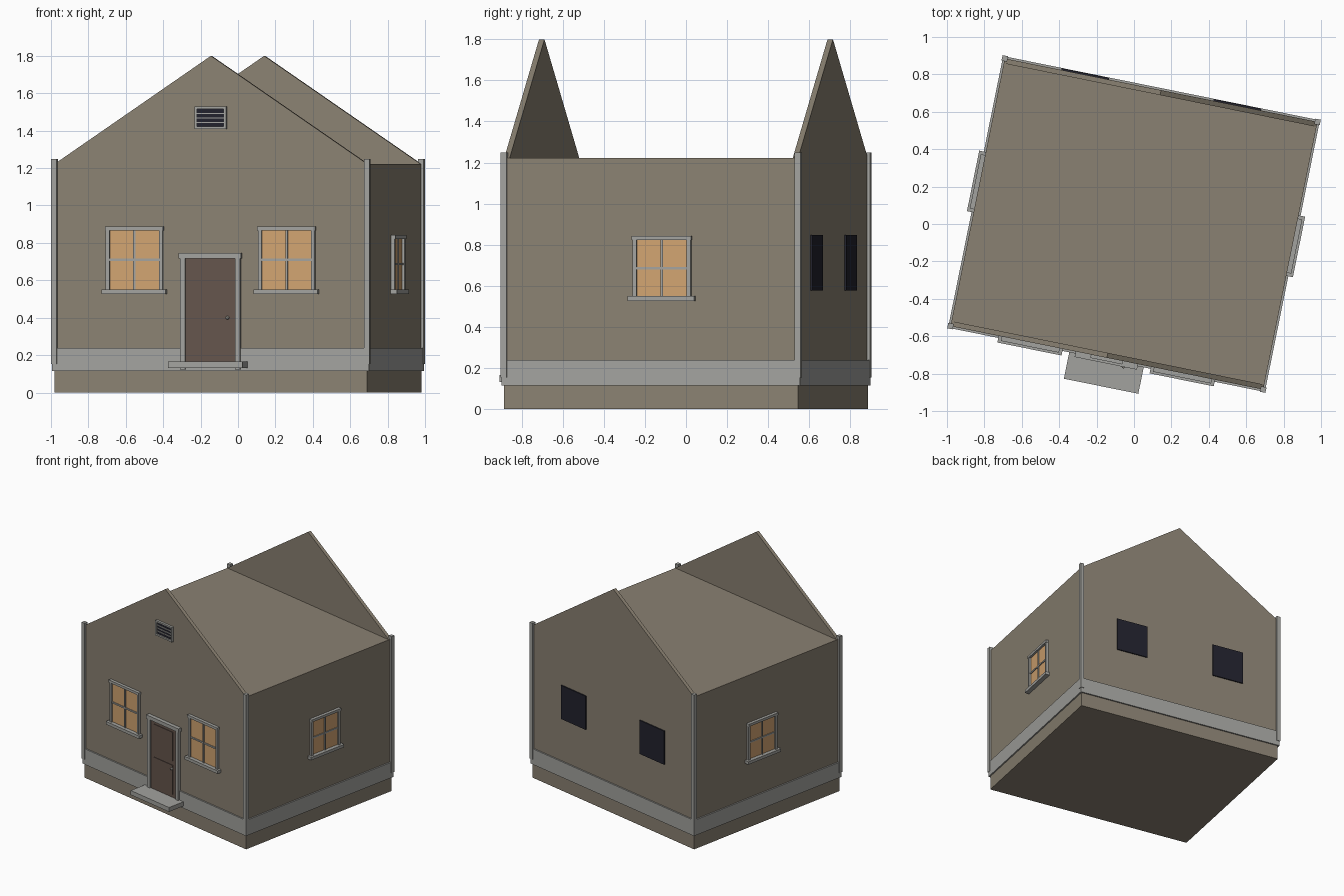
import bpy, bmesh
from mathutils import Matrix, Vector

if "Cube" in bpy.data.objects:
    bpy.data.objects.remove(bpy.data.objects["Cube"])

TURN = Matrix.Rotation(-0.2, 4, 'Z')      # whole house is turned on the ground
HW, HD = 0.853, 0.73                      # half width, half depth
EAVE, PEAK = 1.222, 1.80


def material(name, r, g, b):
    m = bpy.data.materials.new(name)
    m.diffuse_color = (r, g, b, 1)
    m.use_nodes = True
    m.node_tree.nodes["Principled BSDF"].inputs["Base Color"].default_value = m.diffuse_color
    return m


WALL = material("wall_tan", 0.255, 0.220, 0.168)
TRIM = material("trim_grey", 0.365, 0.365, 0.345)
GLOW = material("lit_glass", 0.64, 0.37, 0.165)
DOOR = material("door_brown", 0.130, 0.090, 0.073)
DARK = material("dark_glass", 0.016, 0.016, 0.026)
METAL = material("knob_metal", 0.50, 0.48, 0.42)


def finish(name, bm, mat, frame):
    me = bpy.data.meshes.new(name)
    bmesh.ops.recalc_face_normals(bm, faces=bm.faces)
    bm.transform(TURN @ frame)
    bm.to_mesh(me)
    bm.free()
    me.materials.append(mat)
    ob = bpy.data.objects.new(name, me)
    bpy.context.collection.objects.link(ob)
    return ob


def boxes(name, spans, mat, frame=Matrix()):
    """One object made of boxes given as (x0, x1, y0, y1, z0, z1)."""
    bm = bmesh.new()
    for x0, x1, y0, y1, z0, z1 in spans:
        m = Matrix.Translation(((x0 + x1) / 2, (y0 + y1) / 2, (z0 + z1) / 2)) \
            @ Matrix.Diagonal((x1 - x0, y1 - y0, z1 - z0, 1))
        bmesh.ops.create_cube(bm, size=1, matrix=m)
    return finish(name, bm, mat, frame)


def wall_frame(degrees, dist):
    """Frame on a wall: x runs along it, -y points outward, y = 0 on its face."""
    return Matrix.Rotation(degrees * 0.017453293, 4, 'Z') @ Matrix.Translation((0, -dist, 0))


FRONT, RIGHT = wall_frame(0, HD), wall_frame(90, HW)
BACK, LEFT = wall_frame(180, HD), wall_frame(-90, HW)

# main body with flat top
boxes("house_body", [(-HW, HW, -HD, HD, 0, EAVE)], WALL)

# thin gable triangles standing at front and back
for name, frame in (("front_gable", FRONT), ("back_gable", BACK)):
    bm = bmesh.new()
    f = bm.faces.new([bm.verts.new(p) for p in
                      ((-HW, 0, EAVE), (HW, 0, EAVE), (0, 0, PEAK))])
    ext = bmesh.ops.extrude_face_region(bm, geom=[f])
    bmesh.ops.translate(bm, vec=(0, 0.027, 0),
                        verts=[v for v in ext["geom"] if isinstance(v, bmesh.types.BMVert)])
    finish(name, bm, WALL, frame)

# base band and corner boards
B = 0.011
boxes("base_band", [(-HW - B, HW + B, -HD - B, HD + B, 0.114, 0.239)], TRIM)
P = 0.015
boxes("corner_boards", [(x - P, x + P, y - P, y + P, 0.153, 1.248)
                        for x in (-HW, HW) for y in (-HD, HD)], TRIM)


def window(name, frame, c, w, z0, z1):
    """Lit four-pane window with casing, sill and head; w, z0, z1 are the glass."""
    h, zm, t = w / 2, (z0 + z1) / 2, 0.02
    boxes(name + "_glass", [(c - h, c + h, -0.006, 0.01, z0, z1)], GLOW, frame)
    boxes(name + "_frame", [
        (c - h - t, c - h, -0.02, 0.01, z0, z1),
        (c + h, c + h + t, -0.02, 0.01, z0, z1),
        (c - h - t - 0.003, c + h + t + 0.003, -0.024, 0.01, z1, z1 + 0.02),
        (c - h - 0.04, c + h + 0.04, -0.036, 0.01, z0 - 0.024, z0),
        (c - 0.006, c + 0.006, -0.014, 0.01, z0, z1),
        (c - h, c + h, -0.013, 0.01, zm - 0.006, zm + 0.006)], TRIM, frame)


window("front_left_window", FRONT, -0.415, 0.27, 0.552, 0.867)
window("front_right_window", FRONT, 0.415, 0.27, 0.552, 0.867)
window("right_window", RIGHT, 0.055, 0.25, 0.551, 0.822)
window("left_window", LEFT, -0.055, 0.25, 0.551, 0.822)

# plain dark panes on the back
boxes("back_windows", [(c - 0.13, c + 0.13, -0.009, 0.01, 0.578, 0.848)
                       for c in (-0.415, 0.415)], DARK, BACK)

# door with two raised panels
boxes("door", [(-0.136, 0.136, -0.016, 0.01, 0.165, 0.716)], DOOR, FRONT)
boxes("door_panels", [(-0.098, 0.098, -0.020, 0, 0.192, 0.425),
                      (-0.098, 0.098, -0.020, 0, 0.458, 0.690)], DOOR, FRONT)
boxes("door_frame", [(-0.163, -0.136, -0.026, 0.01, 0.124, 0.716),
                     (0.136, 0.163, -0.026, 0.01, 0.124, 0.716),
                     (-0.170, 0.170, -0.030, 0.01, 0.716, 0.745)], TRIM, FRONT)
boxes("door_step", [(-0.203, 0.203, -0.155, 0.01, 0.131, 0.166)], TRIM, FRONT)
bm = bmesh.new()
bmesh.ops.create_icosphere(bm, subdivisions=2, radius=0.010,
                           matrix=Matrix.Translation((0.096, -0.028, 0.40)))
finish("door_knob", bm, METAL, FRONT)

# louvred vent in the front gable
boxes("vent_opening", [(-0.074, 0.074, -0.007, 0.01, 1.42, 1.516)], DARK, FRONT)
boxes("vent_frame", [(-0.087, -0.073, -0.018, 0.01, 1.408, 1.528),
                     (0.073, 0.087, -0.018, 0.01, 1.408, 1.528),
                     (-0.073, 0.073, -0.018, 0.01, 1.408, 1.421),
                     (-0.073, 0.073, -0.018, 0.01, 1.515, 1.528)]
      + [(-0.073, 0.073, -0.013, 0.01, z - 0.003, z + 0.003)
         for z in (1.4445, 1.468, 1.4915)], TRIM, FRONT)
